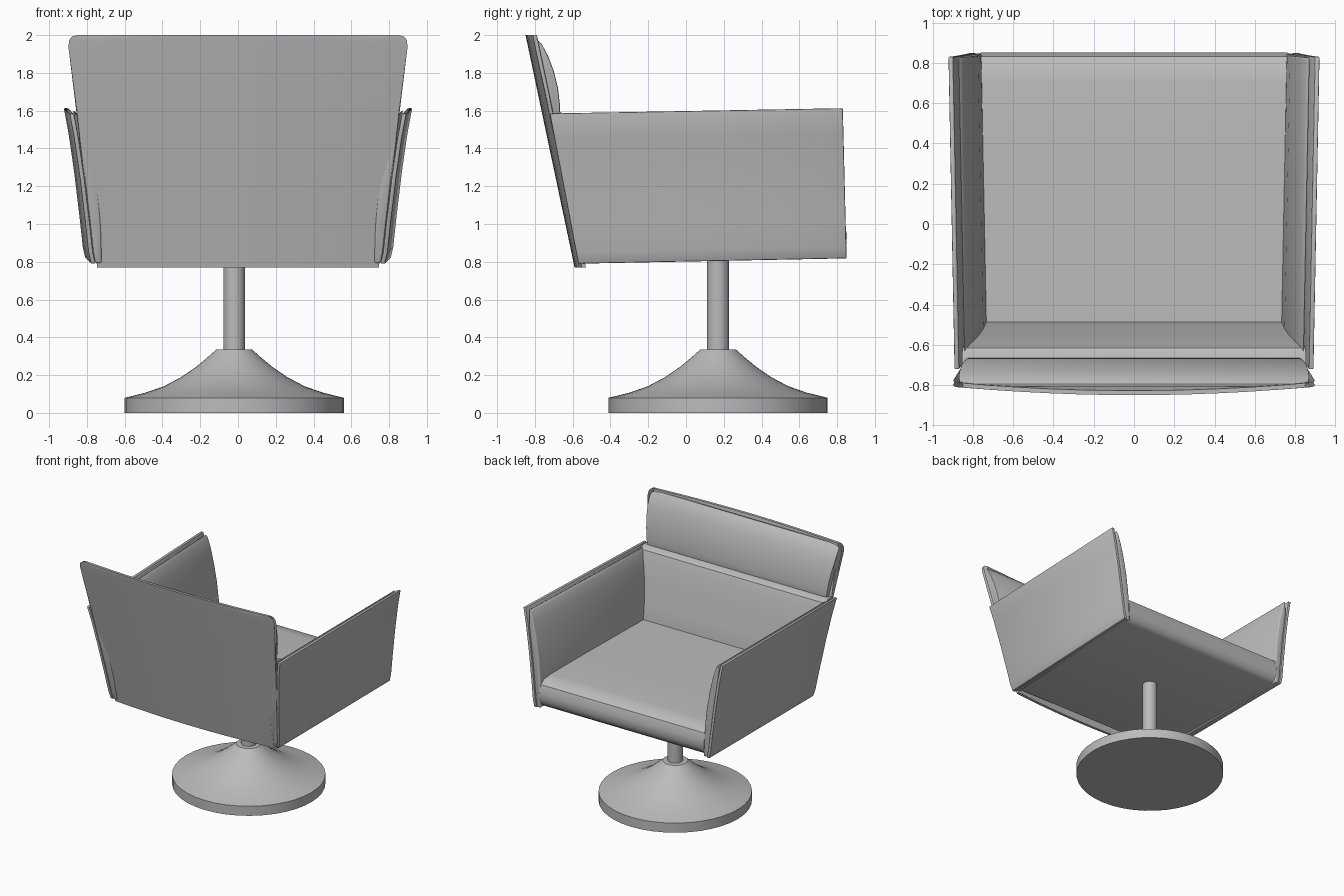
import bpy
import bmesh
import math

if "Cube" in bpy.data.objects:
    bpy.data.objects.remove(bpy.data.objects["Cube"])

grey = bpy.data.materials.new("plain_grey")
grey.use_nodes = True
color = (0.5, 0.5, 0.5, 1)
grey.diffuse_color = color
grey.node_tree.nodes["Principled BSDF"].inputs["Base Color"].default_value = color


def loft(name, rings, bevel=0.0, segments=2):
    """Skin matching closed rings, cap both ends and round the hard edges."""
    bm = bmesh.new()
    loops = [[bm.verts.new(p) for p in ring] for ring in rings]
    n = len(loops[0])
    for a, b in zip(loops, loops[1:]):
        for i in range(n):
            j = (i + 1) % n
            bm.faces.new((a[i], a[j], b[j], b[i]))
    bm.faces.new(loops[0][::-1])
    bm.faces.new(loops[-1])
    bmesh.ops.recalc_face_normals(bm, faces=bm.faces)
    if bevel:
        hard = [e for e in bm.edges if e.calc_face_angle(0) > math.radians(50)]
        bmesh.ops.bevel(bm, geom=hard, offset=bevel, segments=segments,
                        profile=0.5, affect='EDGES', clamp_overlap=True)
    mesh = bpy.data.meshes.new(name)
    bm.to_mesh(mesh)
    bm.free()
    mesh.materials.append(grey)
    obj = bpy.data.objects.new(name, mesh)
    bpy.context.collection.objects.link(obj)
    bpy.ops.object.select_all(action='DESELECT')
    obj.select_set(True)
    bpy.context.view_layer.objects.active = obj
    bpy.ops.object.shade_smooth_by_angle(angle=math.radians(35))
    return obj


def lathe(name, profile, x, y, sides):
    """Stack circles of (radius, height) around a vertical axis."""
    turn = [math.tau * i / sides for i in range(sides)]
    return loft(name, [[(x + r * math.cos(t), y + r * math.sin(t), z) for t in turn]
                       for r, z in profile])


def lerp_table(table, z):
    """Linear lookup in a list of (height, value)."""
    for (z0, v0), (z1, v1) in zip(table, table[1:]):
        if z <= z1:
            return v0 + (v1 - v0) * max(0, z - z0) / (z1 - z0)
    return table[-1][1]


# Swivel base and post
AXIS = (-0.02, 0.17)
lathe("base_disc", [(0.58, 0), (0.58, 0.08), (0.47, 0.107), (0.37, 0.142),
                    (0.28, 0.19), (0.2, 0.245), (0.14, 0.295), (0.095, 0.335),
                    (0.05, 0.337)], *AXIS, 40)
lathe("post", [(0.058, 0.3), (0.058, 0.85)], *AXIS, 24)

# Back panel: a leaning sheet, gently curved across its width
WIDTH = [(0.77, 0.745), (1.0, 0.78), (1.3, 0.82), (1.6, 0.853),
         (1.94, 0.898), (1.975, 0.893), (1.993, 0.878), (2.0, 0.85)]


def back_y(z):
    return -0.59 - (z - 0.77) * 0.211


rings = []
for k in range(-6, 7):
    t = k / 6
    bow = 0.038 * t * t
    outer = [(t * w, back_y(z) + bow, z) for z, w in WIDTH]
    inner = [(x, y + 0.022, z) for x, y, z in reversed(outer)]
    rings.append(outer + inner)
loft("back_panel", rings)

# Head cushion above the arms
head = [(-0.70, 1.56), (-0.665, 1.57), (-0.667, 1.63), (-0.678, 1.72), (-0.70, 1.81),
        (-0.73, 1.89), (-0.765, 1.955), (-0.795, 1.985), (-0.81, 1.985)]
rings = [[(t * (lerp_table(WIDTH, z) - 0.022), y, z) for y, z in head]
         for t in (-1, 1)]
loft("head_cushion", rings, 0.015)

# Lower back cushion between the arms
lumbar = [(-0.71, 1.585), (-0.66, 1.59), (-0.615, 1.565), (-0.59, 1.5), (-0.555, 1.35),
          (-0.515, 1.18), (-0.485, 1.05), (-0.48, 0.82), (-0.54, 0.81)]
lumbar_width = [(0.81, 0.75), (1.05, 0.77), (1.59, 0.855)]
loft("lower_back_cushion",
     [[(t * lerp_table(lumbar_width, z), y, z) for y, z in lumbar] for t in (-1, 1)])

# Seat cushion with a rounded front lip
seat = [(-0.53, 0.805), (-0.53, 1.055), (0.3, 1.055), (0.7, 1.05), (0.79, 1.04),
        (0.832, 1.01), (0.852, 0.95), (0.85, 0.89), (0.83, 0.845), (0.795, 0.822)]
loft("seat_cushion", [[(t * (0.745 + 0.02 * y), y, z) for y, z in seat]
                      for t in (-1, 1)])

# Arms: a thin outer sheet and a bulging inner pad, splayed toward the open side
SHELL = [(0.79, 0.808), (0.85, 0.822), (1.0, 0.838), (1.25, 0.868),
         (1.45, 0.897), (1.585, 0.922)]
PAD = [(0.793, 0.752), (0.95, 0.755), (1.05, 0.76), (1.2, 0.775),
       (1.35, 0.8), (1.47, 0.827), (1.55, 0.853), (1.578, 0.872)]


def arm_section(points, side, front, inset=0.0):
    ring = []
    for z, x in points:
        y = 0.85 - 0.025 * (z - 0.79) - inset if front else -0.57 - 0.19 * (z - 0.79)
        ring.append((side * (x if front else x - 0.03), y, z + (0.028 if front else 0)))
    return ring


for side, label in ((1, "left"), (-1, "right")):
    sheet = SHELL + [(z, x - 0.024) for z, x in reversed(SHELL)]
    loft("arm_shell_" + label,
         [arm_section(sheet, side, f) for f in (False, True)], 0.006)
    pad = PAD + [(z, x - 0.026) for z, x in reversed(SHELL[1:-1])] + [(0.793, 0.785)]
    loft("arm_pad_" + label,
         [arm_section(pad, side, f, 0.004) for f in (False, True)], 0.014, 3)
